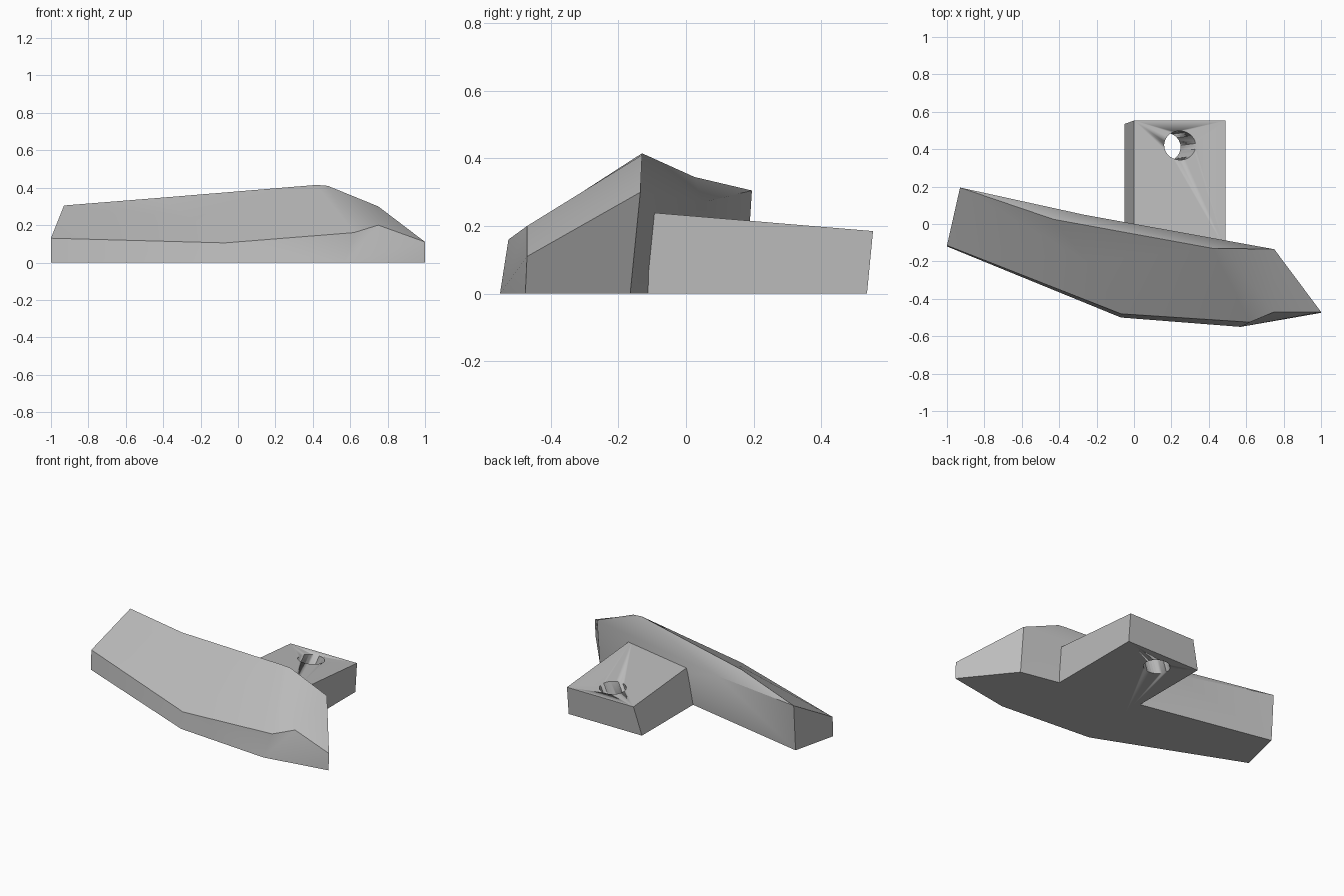
import bpy, bmesh, math
from mathutils import Vector

if "Cube" in bpy.data.objects:
    bpy.data.objects.remove(bpy.data.objects["Cube"], do_unlink=True)

grey = bpy.data.materials.new("mid grey")
grey.use_nodes = True
grey.diffuse_color = (0.5, 0.5, 0.5, 1)
grey.node_tree.nodes["Principled BSDF"].inputs["Base Color"].default_value = (0.5, 0.5, 0.5, 1)


def make_object(name, points, faces):
    """Build a closed solid from named corners and faces listed by corner names."""
    bm = bmesh.new()
    v = {key: bm.verts.new(co) for key, co in points.items()}
    for face in faces:
        bm.faces.new([v[key] for key in face.split()])
    bmesh.ops.recalc_face_normals(bm, faces=bm.faces)
    mesh = bpy.data.meshes.new(name)
    bm.to_mesh(mesh)
    bm.free()
    mesh.materials.append(grey)
    obj = bpy.data.objects.new(name, mesh)
    bpy.context.collection.objects.link(obj)
    return obj


def smooth(obj, degrees):
    bpy.ops.object.select_all(action="DESELECT")
    obj.select_set(True)
    bpy.context.view_layer.objects.active = obj
    bpy.ops.object.shade_smooth_by_angle(angle=math.radians(degrees))


# Faceted wedge body: low base outline, front rim, sloping top and ridge
body = make_object("wedge_body", {
    "base_l": (-1, -.12, 0), "base_m": (-.07, -.5, 0), "base_n": (.57, -.55, 0),
    "base_r": (1, -.475, 0), "base_br": (.75, -.165, 0), "base_bl": (-.93, .175, 0),
    "rim_l": (-1, -.115, .13), "rim_m": (-.07, -.48, .105), "rim_n": (.62, -.525, .16),
    "nose": (.75, -.47, .2), "rim_r": (1, -.47, .11),
    "top_br": (.75, -.135, .3), "top_bl": (-.93, .195, .305),
    "peak_r": (.48, -.13, .41), "peak": (.42, -.13, .415), "ridge": (-.43, .025, .345),
    "mid": (-.25, -.2, .24), "back": (-.27, .05, .27),
}, [
    # base
    "base_l base_m base_n base_r base_br base_bl",
    # front wall
    "base_l base_m rim_m rim_l", "base_m base_n rim_m", "base_n rim_n rim_m",
    "base_n base_r rim_r", "base_n rim_r nose", "base_n nose rim_n",
    # ends and back wall
    "base_r base_br top_br rim_r", "base_bl base_l rim_l top_bl",
    "base_br base_bl back", "base_bl top_bl back", "base_br back top_br",
    # sloping top
    "rim_l rim_m mid", "rim_m peak mid", "rim_m rim_n peak", "rim_n peak_r peak",
    "rim_n nose peak_r", "nose rim_r top_br", "nose top_br peak_r",
    "mid peak ridge", "rim_l mid top_bl", "mid ridge top_bl",
    # narrow slope behind the ridge
    "top_bl ridge back", "ridge peak back", "peak top_br back", "peak peak_r top_br",
])
smooth(body, 30)

# Mounting block with a sloping top and a leaning side
block = make_object("mounting_block", {
    "fl": (-.05, -.14, 0), "fr": (.49, -.14, 0), "br": (.49, .535, 0), "bl": (-.05, .535, 0),
    "tfl": (0, -.14, .243), "tfr": (.49, -.14, .243), "tbr": (.49, .553, .185), "tbl": (0, .553, .185),
}, ["fl fr br bl", "tfl tfr tbr tbl", "fl fr tfr tfl", "fr br tbr tfr", "br bl tbl tbr", "bl fl tfl tbl"])

# Slanted bolt hole
low, high = Vector((.165, .41, 0)), Vector((.245, .42, .195))
axis = high - low
bpy.ops.mesh.primitive_cylinder_add(vertices=32, radius=.078, depth=.6, location=(low + high) / 2,
                                    rotation=axis.to_track_quat("Z", "Y").to_euler())
cutter = bpy.context.object
cutter.name = "bolt_hole_cutter"
cutter.data.materials.append(grey)
cutter.hide_render = True
cutter.hide_set(True)
cut = block.modifiers.new("bolt hole", "BOOLEAN")
cut.operation = "DIFFERENCE"
cut.solver = "EXACT"
cut.object = cutter
smooth(block, 30)
# the cutter's wall is smooth-shaded too
for p in cutter.data.polygons:
    p.use_smooth = len(p.vertices) == 4
